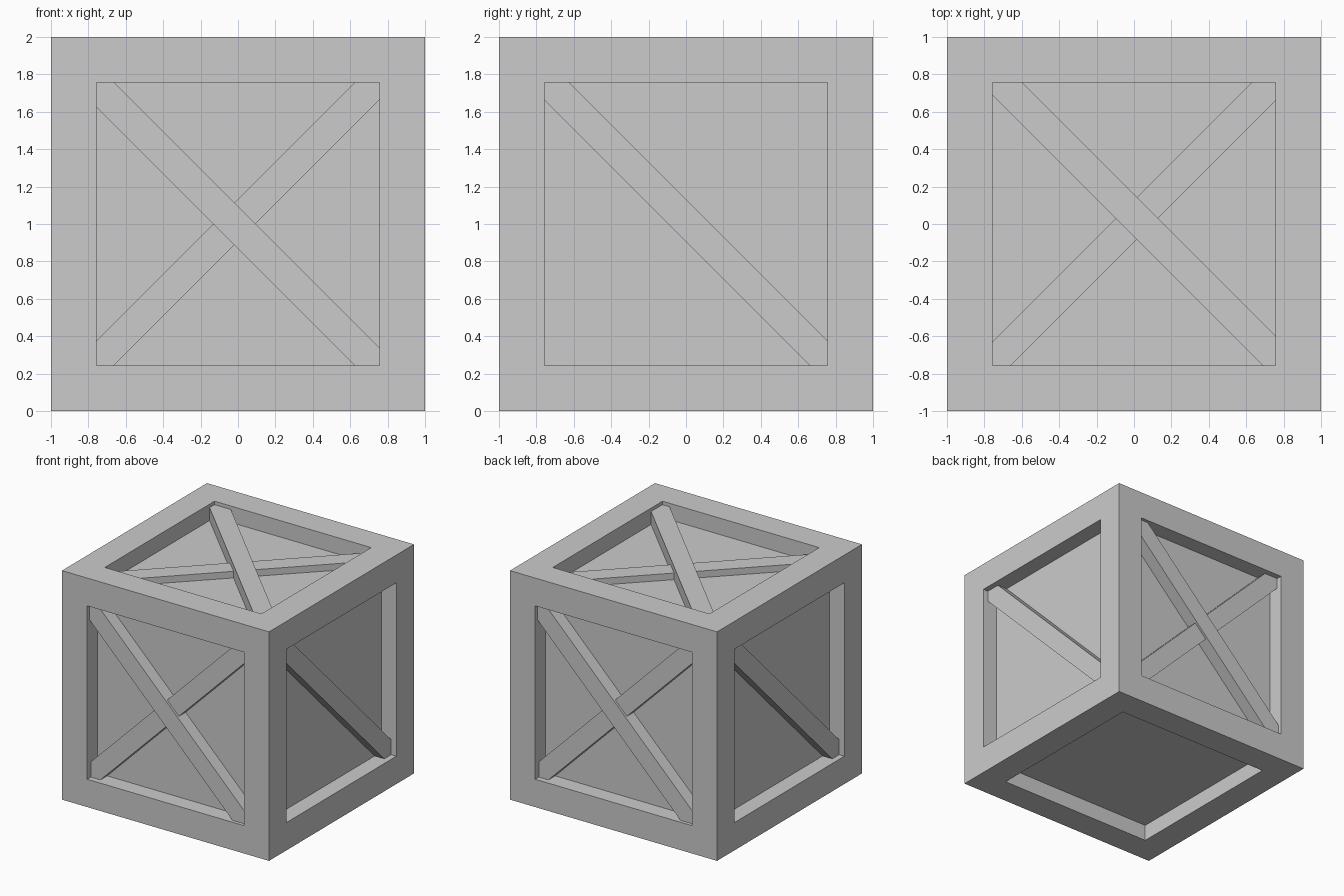
import bpy, bmesh
from mathutils import Matrix, Vector

if "Cube" in bpy.data.objects:
    bpy.data.objects.remove(bpy.data.objects["Cube"])

BORDER, RECESS = 0.243, 0.143
BAR_WIDTH, BAR_LENGTH = 0.16, 2.3

grey = bpy.data.materials.new("plain grey")
grey.use_nodes = True
grey.diffuse_color = (0.6, 0.6, 0.6, 1)
grey.node_tree.nodes["Principled BSDF"].inputs["Base Color"].default_value = grey.diffuse_color


def finish(name, bm):
    mesh = bpy.data.meshes.new(name)
    bm.to_mesh(mesh)
    bm.free()
    mesh.materials.append(grey)
    obj = bpy.data.objects.new(name, mesh)
    bpy.context.collection.objects.link(obj)


# Crate body: every face gets a border and a sunken panel
bm = bmesh.new()
bmesh.ops.create_cube(bm, size=2, matrix=Matrix.Translation((0, 0, 1)))
panels = list(bm.faces)
bmesh.ops.inset_individual(bm, faces=panels, thickness=BORDER, use_even_offset=True)
bmesh.ops.inset_individual(bm, faces=panels, thickness=0, depth=-RECESS)
finish("crate_body", bm)


def brace(name, right, up, slope, shift, depth):
    """Diagonal plank on the face spanned by right and up; slope is 1 or -1."""
    right, up = Vector(right), Vector(up)
    out = right.cross(up)
    along = (right + up * slope).normalized()
    side = out.cross(along)
    bottom = RECESS + 0.02
    centre = Vector((0, 0, 1)) + out * (1 - (depth + bottom) / 2) + up * shift
    frame = Matrix((along, side, out)).transposed().to_4x4()
    size = Matrix.Diagonal((BAR_LENGTH, BAR_WIDTH, bottom - depth, 1))
    bm = bmesh.new()
    bmesh.ops.create_cube(bm, size=1, matrix=Matrix.Translation(centre) @ frame @ size)
    finish(name, bm)


# Crossed braces on front and back, single braces on the sides
Z = (0, 0, 1)
for name, s in (("front", 1), ("back", -1)):
    brace(name + "_falling_brace", (s, 0, 0), Z, -1, -0.018, 0.03)
    brace(name + "_rising_brace", (s, 0, 0), Z, 1, 0.02, 0.05)
for name, s in (("left", 1), ("right", -1)):
    brace(name + "_brace", (0, s, 0), Z, -1, 0.018, 0.05)

# Lid braces, one lying over the other
brace("lid_upper_brace", (1, 0, 0), (0, 1, 0), -1, 0.045, 0.03)
brace("lid_lower_brace", (1, 0, 0), (0, 1, 0), 1, 0.015, 0.085)
